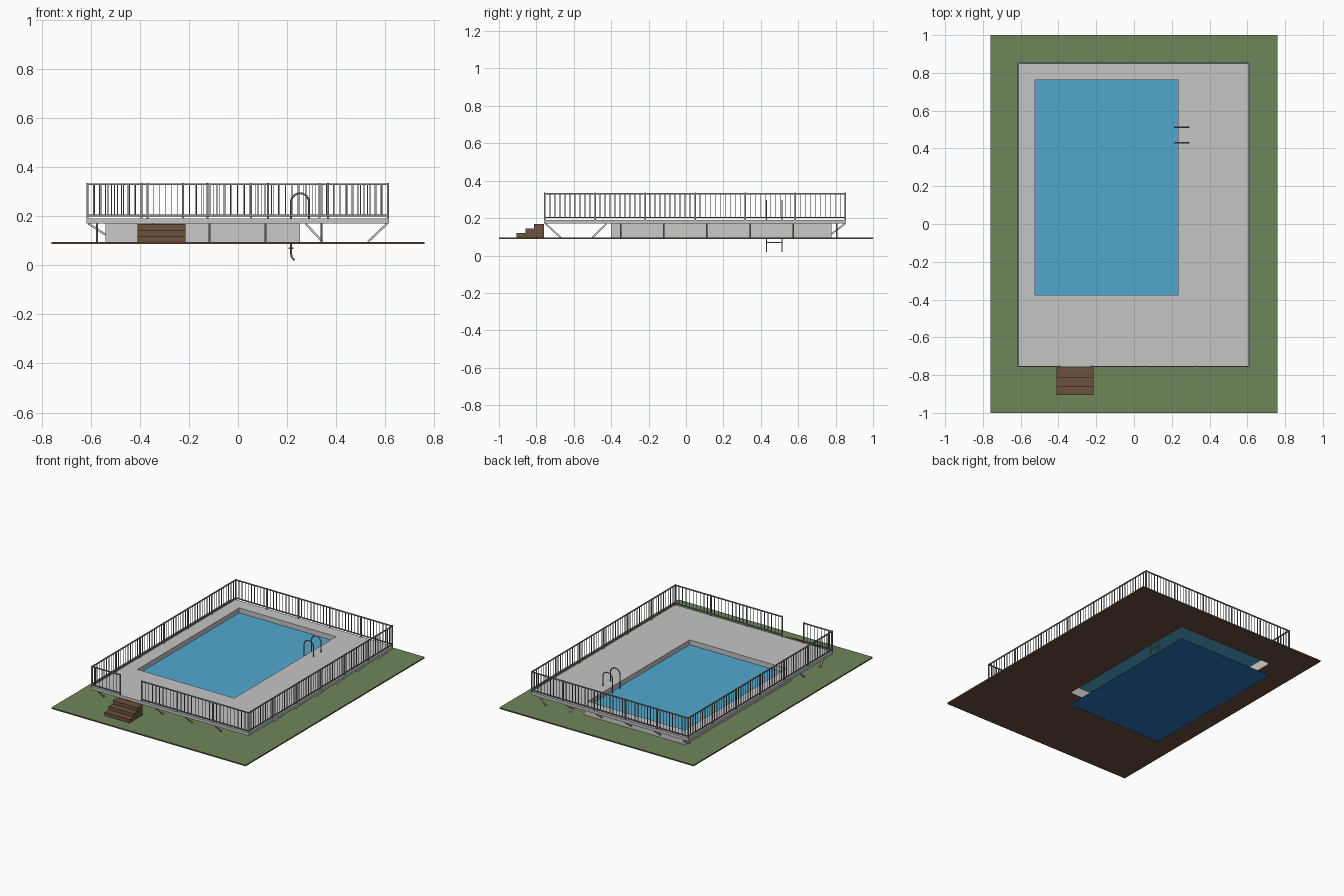
import bpy, bmesh, math
from mathutils import Vector

if "Cube" in bpy.data.objects:
    bpy.data.objects.remove(bpy.data.objects["Cube"], do_unlink=True)


def material(name, r, g, b):
    m = bpy.data.materials.new(name)
    m.use_nodes = True
    col = [(c / 255) ** 2.2 for c in (r, g, b)] + [1]
    m.diffuse_color = col
    m.node_tree.nodes["Principled BSDF"].inputs["Base Color"].default_value = col
    return m


GRASS = material("grass green", 110, 133, 90)
EARTH = material("earth brown", 108, 82, 64)
DECK = material("deck grey", 196, 196, 196)
WALL = material("wall light grey", 200, 200, 200)
WATER = material("water blue", 82, 167, 207)
FLOOR = material("pool floor blue", 46, 115, 182)
METAL = material("metal grey", 140, 140, 142)

# Main measures
LAND = (-0.76, 0.76, -1.0, 1.0)
PLATFORM = (-0.617, 0.615, -0.758, 0.855)
SHELL = (-0.54, 0.252, -0.4, 0.778)
POOL = (-0.524, 0.234, -0.375, 0.762)
GROUND, UNDER, TOP, RAIL = 0.096, 0.17, 0.19, 0.334


def finish(name, bm, *mats):
    bmesh.ops.recalc_face_normals(bm, faces=bm.faces)
    me = bpy.data.meshes.new(name)
    bm.to_mesh(me)
    bm.free()
    for m in mats:
        me.materials.append(m)
    ob = bpy.data.objects.new(name, me)
    bpy.context.collection.objects.link(ob)
    return ob


def corners(bm, rect, z):
    x0, x1, y0, y1 = rect
    return [bm.verts.new((x, y, z)) for x, y in ((x0, y0), (x1, y0), (x1, y1), (x0, y1))]


def ring(name, outer, inner, z0, z1, *mats):
    """Rectangular slab with a rectangular hole."""
    bm = bmesh.new()
    loops = [corners(bm, r, z) for r, z in
             ((outer, z0), (outer, z1), (inner, z1), (inner, z0))]
    for a, b in zip(loops, loops[1:] + loops[:1]):
        for i in range(4):
            j = (i + 1) % 4
            bm.faces.new((a[i], a[j], b[j], b[i]))
    return finish(name, bm, *mats)


def sheet(name, rect, z, mat):
    bm = bmesh.new()
    bm.faces.new(corners(bm, rect, z))
    return finish(name, bm, mat)


def bar(bm, a, b, w, d):
    """Square bar from a to b, w wide sideways and d deep."""
    a, b = Vector(a), Vector(b)
    axis = (b - a).normalized()
    side = axis.cross(Vector((0, 0, 1)))
    side = side.normalized() if side.length > 0.001 else Vector((1, 0, 0))
    up = side.cross(axis)
    ends = [[bm.verts.new(p + side * w / 2 * s + up * d / 2 * t)
             for s, t in ((-1, -1), (1, -1), (1, 1), (-1, 1))] for p in (a, b)]
    for e in ends:
        bm.faces.new(e)
    for i in range(4):
        j = (i + 1) % 4
        bm.faces.new((ends[0][i], ends[0][j], ends[1][j], ends[1][i]))


# Ground with grass on its upward faces
land = ring("ground", LAND, POOL, 0.087, GROUND, EARTH, GRASS)
for p in land.data.polygons:
    p.material_index = int(p.normal.z > 0.5)

# Pool shell, water, floor and deck
ring("pool_wall", SHELL, POOL, GROUND, UNDER, WALL)
sheet("water", POOL, 0.156, WATER)
sheet("pool_floor", POOL, 0, FLOOR)
ring("deck", PLATFORM, POOL, UNDER, TOP, DECK)

# Steps
bm = bmesh.new()
for i in range(3):
    y = -0.905 + 0.046 * i
    z = GROUND + 0.024 * (i + 1)
    lo, hi = (corners(bm, (-0.41, -0.215, y, PLATFORM[2] - 0.001), h) for h in (GROUND, z))
    bm.faces.new(lo)
    bm.faces.new(hi)
    for k in range(4):
        j = (k + 1) % 4
        bm.faces.new((lo[k], lo[j], hi[j], hi[k]))
finish("steps", bm, EARTH)

# Slanted struts under the deck
bm = bmesh.new()
for i in range(5):
    x = -0.575 + 0.229 * i
    bar(bm, (x, -0.75, UNDER), (x, -0.67, GROUND), 0.008, 0.009)
    bar(bm, (x, -0.425, UNDER), (x, -0.5, GROUND), 0.008, 0.009)
    bar(bm, (x, 0.85, UNDER), (x, 0.778, 0.115), 0.008, 0.009)
for i in range(6):
    y = -0.35 + 0.231 * i
    bar(bm, (0.608, y, UNDER), (0.53, y, GROUND), 0.008, 0.009)
    bar(bm, (0.275, y, UNDER), (0.345, y, GROUND), 0.008, 0.009)
    bar(bm, (-0.61, y, UNDER), (-0.54, y, 0.125), 0.008, 0.009)
finish("deck_struts", bm, WALL)


# Fence
def fence(name, a, b, segments, pickets=10):
    bm = bmesh.new()
    a, b = Vector(a), Vector(b)
    up = Vector((0, 0, 1))
    for z in (0.203, RAIL - 0.003):
        bar(bm, a + up * z, b + up * z, 0.007, 0.007)
    count = segments * pickets
    for i in range(count + 1):
        p = a.lerp(b, i / count)
        post = i % pickets == 0
        w = 0.008 if post else 0.0035
        bar(bm, p + up * (TOP if post else 0.203), p + up * (RAIL + 0.002 if post else RAIL - 0.003), w, w)
    finish(name, bm, METAL)


x0, x1, y0, y1 = -0.613, 0.611, -0.754, 0.851
fence("fence_left", (x1, y0, 0), (x1, y1, 0), 6)
fence("fence_right", (x0, y0, 0), (x0, y1, 0), 6)
fence("fence_back", (x0, y1, 0), (x1, y1, 0), 5)
fence("fence_front_short", (x0, y0, 0), (-0.393, y0, 0), 1, 8)
fence("fence_front_long", (-0.225, y0, 0), (x1, y0, 0), 3)

# Ladder: two bent rails and rungs
curve = bpy.data.curves.new("ladder_rails", "CURVE")
curve.dimensions = "3D"
curve.bevel_depth = 0.004
curve.bevel_resolution = 1
curve.use_fill_caps = True
arch = [(0.253 + 0.037 * math.cos(t), 0.257 + 0.037 * math.sin(t))
        for t in (math.pi * i / 10 for i in range(11))]
path = [(0.29, TOP)] + arch + [(0.216, 0.05), (0.219, 0.033), (0.23, 0.021)]
for y in (0.43, 0.513):
    s = curve.splines.new("POLY")
    s.points.add(len(path) - 1)
    for pt, (x, z) in zip(s.points, path):
        pt.co = (x, y, z, 1)
curve.materials.append(METAL)
bpy.context.collection.objects.link(bpy.data.objects.new("ladder_rails", curve))

bm = bmesh.new()
for z in (0.07, 0.125):
    bar(bm, (0.216, 0.43, z), (0.216, 0.513, z), 0.02, 0.005)
finish("ladder_rungs", bm, METAL)
